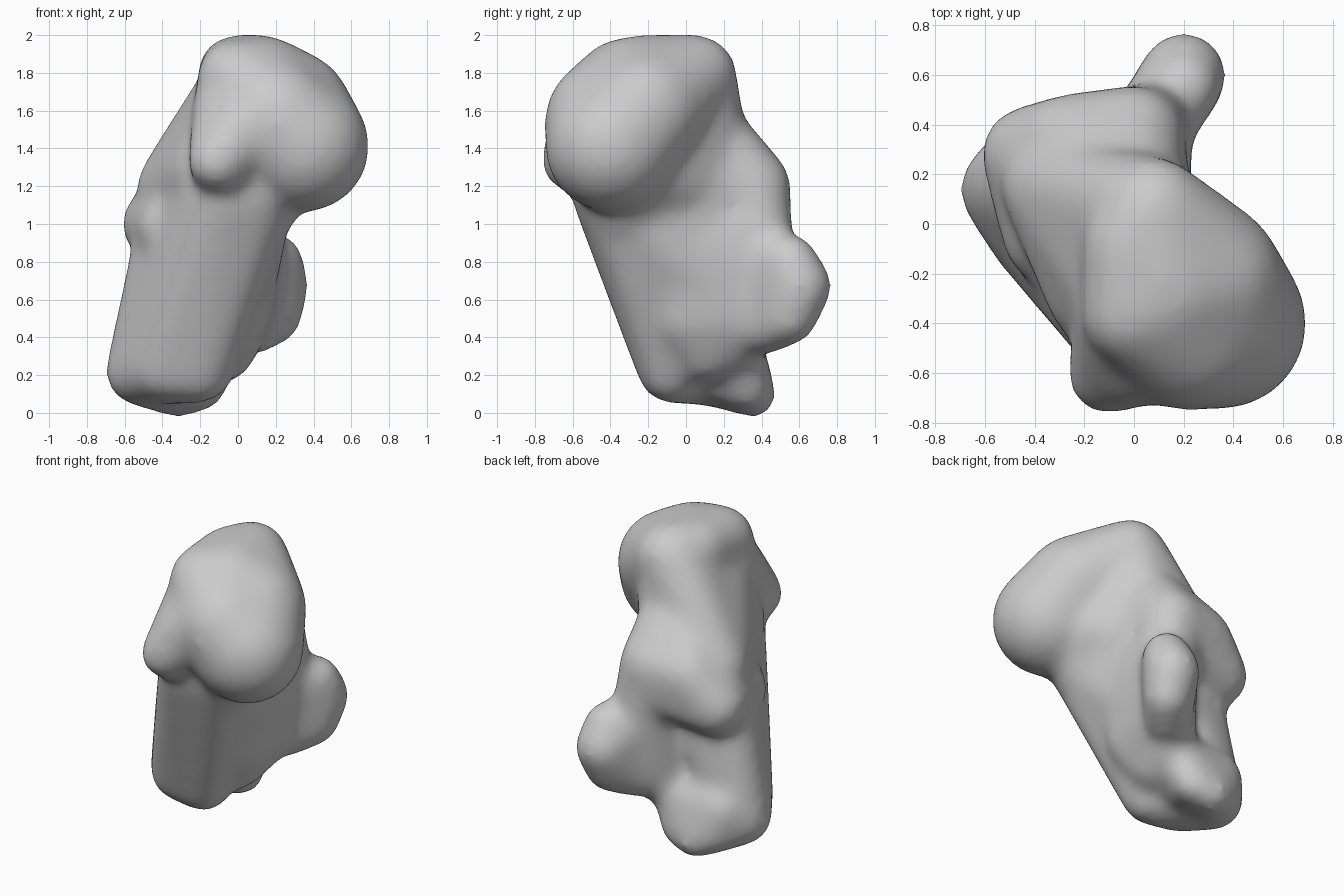
import bpy
import bmesh
from math import sqrt

cube = bpy.data.objects.get("Cube")
if cube:
    bpy.data.objects.remove(cube, do_unlink=True)

body = bmesh.new()


def add_lump(*balls):
    """Stretch a convex skin around balls (x, y, z, radius), add it to the body."""
    bm = bmesh.new()
    for x, y, z, radius in balls:
        # Small balls lose more to the later softening, so start larger
        full = sqrt(radius * radius + 0.007)
        made = bmesh.ops.create_icosphere(bm, subdivisions=3, radius=full)
        bmesh.ops.translate(bm, verts=made["verts"], vec=(x, y, z))
    points = [v.co.copy() for v in bm.verts]
    bm.clear()
    for p in points:
        bm.verts.new(p)
    bmesh.ops.convex_hull(bm, input=bm.verts[:])
    loose = [v for v in bm.verts if not v.link_faces]
    bmesh.ops.delete(bm, geom=loose, context="VERTS")
    bmesh.ops.recalc_face_normals(bm, faces=bm.faces[:])
    skin = bpy.data.meshes.new("lump_skin")
    bm.to_mesh(skin)
    bm.free()
    body.from_mesh(skin)
    bpy.data.meshes.remove(skin)


# Large head lobe, leaning to the front left
add_lump((.35, -.4, 1.41, .34), (.28, -.22, 1.6, .31),
         (.2, -.42, 1.55, .32), (.12, -.25, 1.67, .32),
         (.07, .05, 1.78, .21), (-.02, -.08, 1.81, .17),
         (-.01, -.36, 1.77, .19))

# Nose bump on the front
add_lump((-.11, -.61, 1.33, .135), (.03, -.52, 1.5, .2),
         (-.02, -.36, 1.65, .2), (.0, -.35, 1.25, .2))

# Underside of the head flowing into the torso
add_lump((.22, -.28, 1.36, .25), (.06, .06, 1.2, .18),
         (.1, -.32, 1.08, .19), (.06, .06, 1.55, .2))

# Neck between the head and the shoulder
add_lump((.04, .05, 1.75, .21), (.03, .08, 1.5, .21),
         (-.33, .15, 1.2, .19), (-.02, -.28, 1.6, .2),
         (-.14, -.28, 1.28, .2))

# Long torso running down to the front of the foot
add_lump((.05, .0, 1.45, .2), (.1, -.38, 1.17, .19),
         (-.08, -.4, 1.13, .18), (.02, .15, 1.2, .2),
         (-.33, .1, 1.0, .19), (.03, .05, .75, .17),
         (-.4, -.05, .24, .16), (-.2, -.08, .23, .16),
         (-.52, .14, .22, .165))

# Shoulder ridge across the back
add_lump((.0, .35, 1.2, .19), (.03, .37, 1.08, .17),
         (-.42, .28, 1.0, .18), (-.25, .32, 1.18, .19),
         (-.35, -.06, .97, .16), (-.02, .1, 1.48, .2))

# Side wall joining the shoulder, knob and foot
add_lump((.04, .0, .9, .17), (.04, .38, 1.0, .17),
         (.05, .38, .75, .16), (.04, .38, .52, .14),
         (-.02, .0, .5, .16), (-.06, .28, .36, .12),
         (-.08, .1, .32, .14))

# Knob sticking out at the back
add_lump((.2, .6, .67, .155), (.2, .55, .8, .125),
         (.19, .55, .51, .125), (.08, .4, .83, .14),
         (.08, .42, .46, .13))

# Foot with a rounded paddle at the back
add_lump((-.52, .14, .22, .165), (-.45, .25, .3, .14),
         (-.14, .27, .3, .13), (-.3, .14, .48, .13),
         (-.42, .31, .14, .1), (-.32, .36, .09, .085),
         (-.19, .33, .13, .09), (-.3, .05, .27, .15))

mesh = bpy.data.meshes.new("lump_skins")
body.to_mesh(mesh)
body.free()
stone = bpy.data.objects.new("lumpy_stone", mesh)
bpy.context.collection.objects.link(stone)

# Fuse the lumps and soften the joins
fuse = stone.modifiers.new("fuse", "REMESH")
fuse.mode = "VOXEL"
fuse.voxel_size = 0.025
soften = stone.modifiers.new("soften", "SMOOTH")
soften.factor = 0.5
soften.iterations = 40
depsgraph = bpy.context.evaluated_depsgraph_get()
fused = bpy.data.meshes.new_from_object(stone.evaluated_get(depsgraph))
stone.modifiers.clear()
stone.data = fused
bpy.data.meshes.remove(mesh)
fused.name = "lumpy_stone"
for face in fused.polygons:
    face.use_smooth = True

# Plain grey stone
grey = bpy.data.materials.new("stone_grey")
grey.use_nodes = True
colour = (.6, .6, .6, 1)
grey.diffuse_color = colour
shader = next(n for n in grey.node_tree.nodes if n.type == "BSDF_PRINCIPLED")
shader.inputs["Base Color"].default_value = colour
fused.materials.clear()
fused.materials.append(grey)
